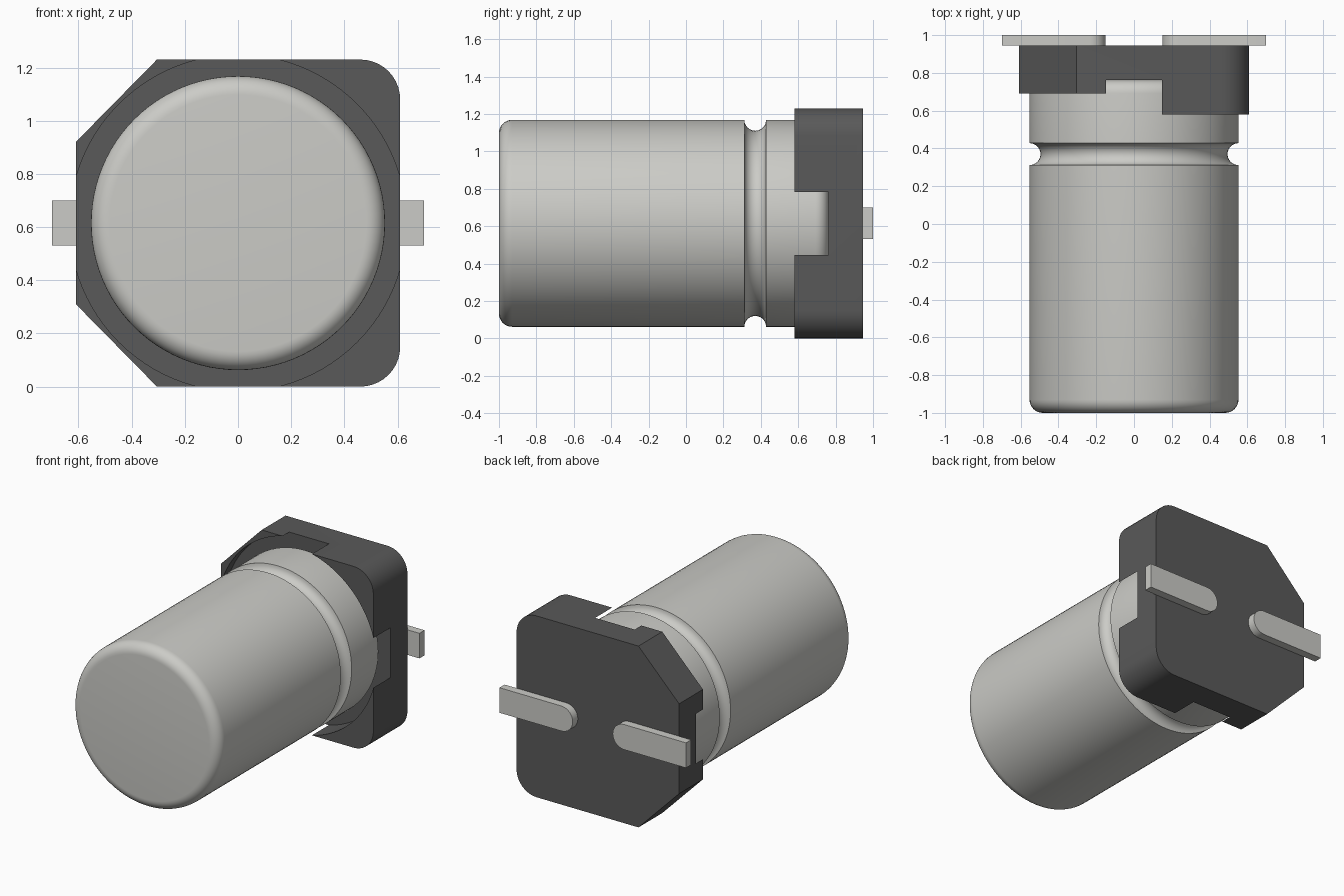
import bpy, bmesh, math
from mathutils import Vector

if "Cube" in bpy.data.objects:
    bpy.data.objects.remove(bpy.data.objects["Cube"])

CZ = 0.615            # height of the can axis
R = 0.553             # can radius


def finish(name, bm, mat=None):
    bmesh.ops.remove_doubles(bm, verts=bm.verts, dist=1e-5)
    bmesh.ops.recalc_face_normals(bm, faces=bm.faces)
    me = bpy.data.meshes.new(name)
    bm.to_mesh(me)
    bm.free()
    ob = bpy.data.objects.new(name, me)
    bpy.context.collection.objects.link(ob)
    if mat:
        me.materials.append(mat)
    return ob


def activate(ob):
    bpy.ops.object.select_all(action='DESELECT')
    ob.select_set(True)
    bpy.context.view_layer.objects.active = ob


def smooth(ob, deg=30):
    activate(ob)
    bpy.ops.object.shade_smooth_by_angle(angle=math.radians(deg))


def arc(cx, cy, r, a0, a1, n):
    return [(cx + r * math.cos(math.radians(a0 + (a1 - a0) * i / n)),
             cy + r * math.sin(math.radians(a0 + (a1 - a0) * i / n))) for i in range(n + 1)]


def prism(name, outline, y0, y1, mat=None):
    """Extrude an (x, z) outline along y."""
    bm = bmesh.new()
    face = bm.faces.new([bm.verts.new((x, y0, z)) for x, z in outline])
    new = bmesh.ops.extrude_face_region(bm, geom=[face], use_keep_orig=True)
    verts = [v for v in new['geom'] if isinstance(v, bmesh.types.BMVert)]
    bmesh.ops.translate(bm, verts=verts, vec=(0, y1 - y0, 0))
    return finish(name, bm, mat)


def lathe(name, profile, steps=96):
    """Spin a (y, radius) profile around the can axis."""
    bm = bmesh.new()
    vs = [bm.verts.new((r, y, CZ)) for y, r in profile]
    es = [bm.edges.new(p) for p in zip(vs, vs[1:])]
    bmesh.ops.spin(bm, geom=vs + es, cent=Vector((0, 0, CZ)), axis=Vector((0, 1, 0)),
                   angle=2 * math.pi, steps=steps)
    return finish(name, bm)


dark = bpy.data.materials.new("dark_plastic")
dark.diffuse_color = (0.1, 0.1, 0.1, 1)
dark.use_nodes = True
dark.node_tree.nodes["Principled BSDF"].inputs["Base Color"].default_value = dark.diffuse_color
metal = bpy.data.materials.new("pale_metal")
metal.diffuse_color = (0.6, 0.6, 0.57, 1)
metal.use_nodes = True
metal.node_tree.nodes["Principled BSDF"].inputs["Base Color"].default_value = metal.diffuse_color

# Can: rounded ends with a half-round crimp groove
F = 0.07
END = 0.762
profile = ([(-1, 0)] + arc(-1 + F, R - F, F, 180, 90, 8)
           + arc(0.37, R, 0.058, 180, 360, 12)
           + arc(END - F, R - F, F, 90, 0, 8) + [(END, 0)])
can = lathe("can", profile)
can.data.materials.append(metal)
smooth(can)

# Base: two chamfered corners on the left, two rounded on the right
H, C = 0.61, 0.15
outline = ([(-0.305, 2 * CZ), (-H, CZ + 0.305), (-H, CZ - 0.305), (-0.305, 0)]
           + arc(H - C, C, C, -90, 0, 10) + arc(H - C, 2 * CZ - C, C, 0, 90, 10))
base = prism("base", outline, 0.58, 0.945, dark)

# Cutters: round seat for the can, and the lower wall on the chamfered side
seat_cutter = prism("seat_cutter", arc(0, CZ, 0.633, 0, 360, 96)[:-1], 0.4, END)
wall_cutter = prism("wall_cutter", [(-1, -0.5), (0, -0.5), (0, 1.8), (-1, 1.8)], 0.4, 0.69)
for cutter in (seat_cutter, wall_cutter):
    cutter.hide_render = True
    mod = base.modifiers.new("cut", 'BOOLEAN')
    mod.operation = 'DIFFERENCE'
    mod.solver = 'EXACT'
    mod.object = cutter
    activate(base)
    bpy.ops.object.modifier_apply(modifier=mod.name)
    bpy.data.objects.remove(cutter)
smooth(base)

# Leads: flat strips with a rounded inner end
W = 0.085
for side, name in ((1, "right_lead"), (-1, "left_lead")):
    shape = [(0.70, CZ - W), (0.70, CZ + W)] + arc(0.15 + W, CZ, W, 90, 270, 16)
    lead = prism(name, [(side * x, z) for x, z in shape], 0.945, 1.0, metal)
    smooth(lead)
